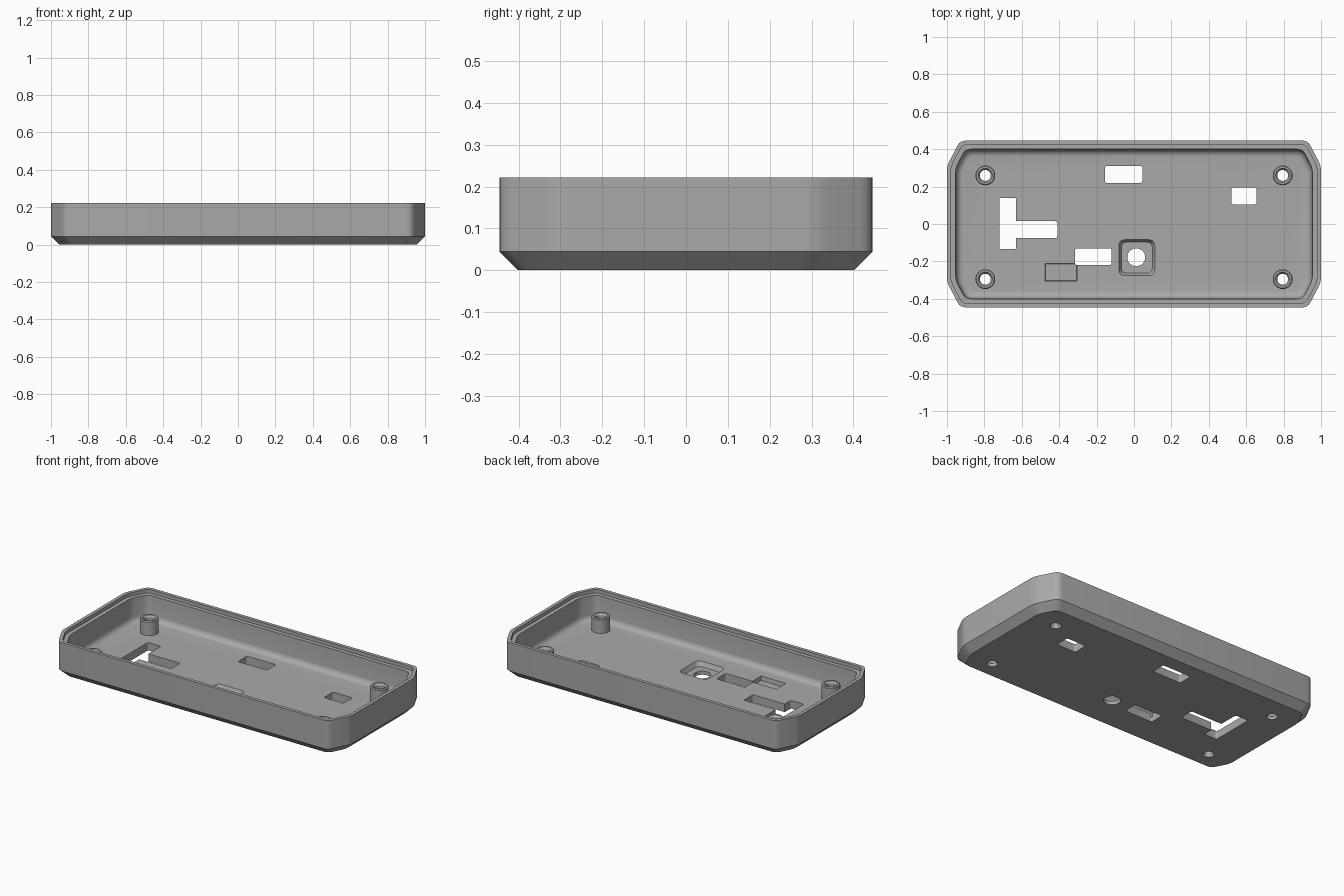
import bpy, bmesh, math
from mathutils import Vector

cube = bpy.data.objects.get("Cube")
if cube:
    bpy.data.objects.remove(cube, do_unlink=True)

grey = bpy.data.materials.new("plain_grey")
grey.use_nodes = True
grey.diffuse_color = (0.4, 0.4, 0.4, 1)
grey.node_tree.nodes["Principled BSDF"].inputs["Base Color"].default_value = (0.4, 0.4, 0.4, 1)


def loft(name, rings, cyclic=False):
    """Skin a list of equal-length rings; cap the ends unless cyclic."""
    bm = bmesh.new()
    loops = [[bm.verts.new(p) for p in ring] for ring in rings]
    pairs = list(zip(loops, loops[1:]))
    if cyclic:
        pairs.append((loops[-1], loops[0]))
    else:
        bm.faces.new(loops[0])
        bm.faces.new(loops[-1])
    n = len(loops[0])
    for a, b in pairs:
        for i in range(n):
            j = (i + 1) % n
            bm.faces.new((a[i], a[j], b[j], b[i]))
    bmesh.ops.recalc_face_normals(bm, faces=bm.faces)
    mesh = bpy.data.meshes.new(name)
    bm.to_mesh(mesh)
    bm.free()
    mesh.materials.append(grey)
    ob = bpy.data.objects.new(name, mesh)
    bpy.context.collection.objects.link(ob)
    return ob


def soften(corners, r, z, steps=4):
    """Round every corner of a flat polygon."""
    out = []
    for i, c in enumerate(corners):
        c = Vector(c)
        p = c + (Vector(corners[i - 1]) - c).normalized() * r
        q = c + (Vector(corners[(i + 1) % len(corners)]) - c).normalized() * r
        for k in range(steps + 1):
            t = k / steps
            v = p * (1 - t) ** 2 + c * 2 * t * (1 - t) + q * t ** 2
            out.append((v.x, v.y, z))
    return out


def case_ring(inset, z):
    """Chamfered case outline, moved inward by inset."""
    a, b = 1 - inset, 0.446 - inset
    nx, ny = 0.888, 0.46
    d = nx + ny * 0.31 - inset
    p, q = (a, (d - nx * a) / ny), ((d - ny * b) / nx, b)
    quarter = [p, q]
    half = quarter + [(-x, y) for x, y in reversed(quarter)]
    return soften(half + [(-x, -y) for x, y in half], 0.03, z)


def circle(x, y, r, z, n=40):
    return [(x + r * math.cos(math.tau * i / n), y + r * math.sin(math.tau * i / n), z)
            for i in range(n)]


def rect(x0, x1, y0, y1, z, grow=0.0, r=0.012):
    x0, x1, y0, y1 = x0 - grow, x1 + grow, y0 - grow, y1 + grow
    return soften([(x0, y0), (x1, y0), (x1, y1), (x0, y1)], r, z)


def cut(target, cutter):
    """Subtract the cutter and delete it."""
    mod = target.modifiers.new("cut", "BOOLEAN")
    mod.operation, mod.solver, mod.object = "DIFFERENCE", "EXACT", cutter
    bpy.context.view_layer.update()
    mesh = bpy.data.meshes.new_from_object(
        target.evaluated_get(bpy.context.evaluated_depsgraph_get()))
    target.modifiers.clear()
    target.data = mesh
    bpy.data.objects.remove(cutter, do_unlink=True)


def smooth(ob):
    bpy.ops.object.select_all(action="DESELECT")
    ob.select_set(True)
    bpy.context.view_layer.objects.active = ob
    bpy.ops.object.shade_smooth_by_angle(angle=math.radians(30))


# Tray shell: bevelled base, wall, stepped lip, filleted inner floor
FLOOR, TOP = 0.05, 0.222
profile = [(0.045, 0), (0, 0.045), (0, TOP), (0.021, TOP), (0.021, 0.2), (0.046, 0.2)]
for k in range(6):
    a = math.radians(90 * k / 5)
    profile.append((0.05 + 0.035 * (1 - math.cos(a)), FLOOR + 0.035 * (1 - math.sin(a))))
tray = loft("tray", [case_ring(i, z) for i, z in profile])

# Through slots in the floor, the first two forming a T
slots = [(-0.72, -0.63, -0.135, 0.14), (-0.66, -0.41, -0.075, 0.015),
         (-0.155, 0.045, 0.22, 0.31), (0.52, 0.655, 0.105, 0.195),
         (-0.315, -0.12, -0.22, -0.13)]
for s in slots:
    cut(tray, loft("cutter", [rect(*s, -0.1), rect(*s, 0.1)]))

# Shallow pockets: square button well and small rectangle
well = (-0.068, 0.098, -0.263, -0.097)
cut(tray, loft("cutter", [rect(*well, 0.022, r=0.03), rect(*well, 0.06, 0.018, r=0.035)]))
pocket = (-0.472, -0.308, -0.302, -0.215)
cut(tray, loft("cutter", [rect(*pocket, 0.025, r=0.004), rect(*pocket, 0.06, 0.005, r=0.004)]))

# Button hole and screw holes
posts = [(x, y) for x in (-0.795, 0.795) for y in (-0.295, 0.26)]
for x, y, r in [(0.012, -0.178, 0.048)] + [(x, y, 0.031) for x, y in posts]:
    cut(tray, loft("cutter", [circle(x, y, r, -0.1), circle(x, y, r, 0.1)]))
smooth(tray)

# Hollow screw posts with chamfered mouths
post_profile = [(0.029, 0.02), (0.029, 0.125), (0.038, 0.138), (0.048, 0.138),
                (0.053, 0.133), (0.053, 0.045), (0.04, 0.045), (0.034, 0.02)]
for i, (x, y) in enumerate(posts):
    smooth(loft(f"screw_post_{i + 1}", [circle(x, y, r, z) for r, z in post_profile], True))
